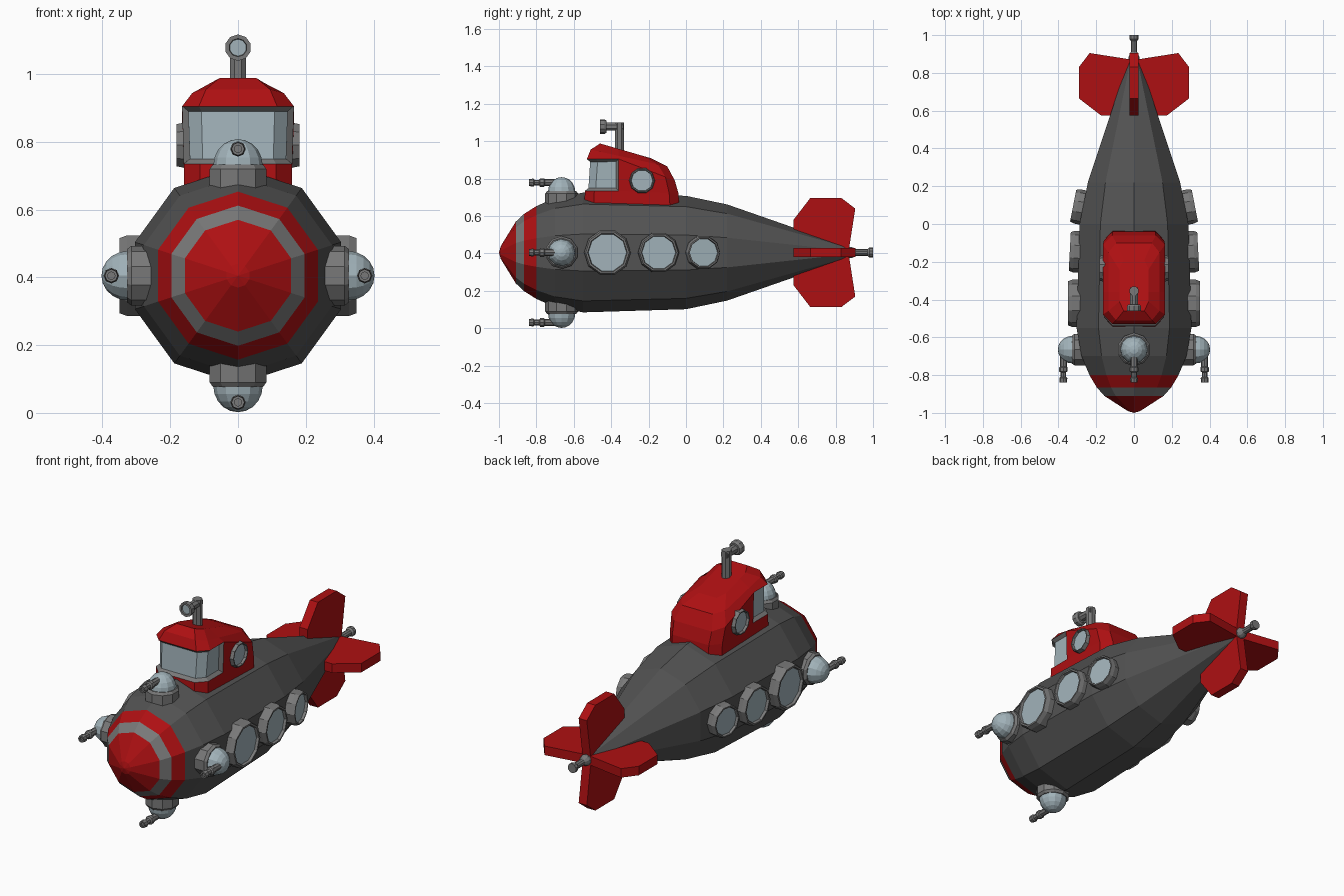
import bpy, bmesh, math
from mathutils import Vector, Matrix

cube = bpy.data.objects.get("Cube")
if cube:
    bpy.data.objects.remove(cube, do_unlink=True)

AXIS_Z = 0.405
X, Y, Z = Vector((1, 0, 0)), Vector((0, 1, 0)), Vector((0, 0, 1))


def material(name, rgb):
    m = bpy.data.materials.new(name)
    m.use_nodes = True
    m.diffuse_color = (*rgb, 1)
    m.node_tree.nodes["Principled BSDF"].inputs["Base Color"].default_value = (*rgb, 1)
    return m


HULL, RED, METAL, GLASS = range(4)
MATS = [material("hull dark grey", (0.085, 0.085, 0.085)),
        material("signal red", (0.42, 0.005, 0.006)),
        material("fitting grey", (0.19, 0.19, 0.19)),
        material("pale glass", (0.36, 0.45, 0.49))]


def finish(name, bm):
    bmesh.ops.recalc_face_normals(bm, faces=bm.faces)
    mesh = bpy.data.meshes.new(name)
    bm.to_mesh(mesh)
    bm.free()
    for m in MATS:
        mesh.materials.append(m)
    ob = bpy.data.objects.new(name, mesh)
    bpy.context.collection.objects.link(ob)
    return ob


def lathe(name, profile, sides, origin, direction, mats, phase=90):
    """Turn (radius, height) points about a direction; mats is one index or one per band."""
    bm = bmesh.new()
    place = Matrix.Translation(origin) @ direction.to_track_quat('Z', 'Y').to_matrix().to_4x4()
    rings = []
    for r, h in profile:
        if r == 0:
            rings.append([bm.verts.new(place @ Vector((0, 0, h)))] * sides)
            continue
        angles = [math.radians(phase) + math.tau * i / sides for i in range(sides)]
        rings.append([bm.verts.new(place @ Vector((r * math.cos(a), r * math.sin(a), h)))
                      for a in angles])
    for band, (a, b) in enumerate(zip(rings, rings[1:])):
        for i in range(sides):
            j = (i + 1) % sides
            f = bm.faces.new(list(dict.fromkeys((a[i], a[j], b[j], b[i]))))
            f.material_index = mats if isinstance(mats, int) else mats[band]
    return finish(name, bm)


def porthole(name, origin, direction, radius, depth):
    """Chamfered ring with recessed glass; origin lies on the outer rim plane."""
    lathe(name, [(0, -depth), (radius, -depth), (radius, -0.022), (radius * 0.93, 0),
                 (radius * 0.85, 0), (radius * 0.82, -0.014), (0, -0.014)],
          10, origin, direction, [METAL] * 5 + [GLASS], phase=72)


# Hull with painted nose bands
lathe("hull", [(0, -1), (0.035, -0.99), (0.165, -0.91), (0.207, -0.865), (0.248, -0.8),
               (0.292, -0.7), (0.32, -0.55), (0.303, 0), (0.257, 0.22), (0.02, 0.9), (0, 0.9)],
      10, Z * AXIS_Z, Y, [RED, RED, METAL, RED] + [HULL] * 6)

# Tail shaft
lathe("tail_shaft", [(0, 0.84), (0.03, 0.84), (0.03, 0.885), (0.018, 0.91), (0.018, 0.97),
                     (0.026, 0.98), (0.026, 1), (0, 1)], 10, Z * AXIS_Z, Y, METAL)

# Tail fins and gun turrets, one of each on four sides
FIN = [(0.01, 0.87), (0.235, 0.905), (0.292, 0.83), (0.292, 0.665), (0.175, 0.575), (0.01, 0.575)]
SIDES = {"left": X, "right": -X, "top": Z, "bottom": -Z}
for side, d in SIDES.items():
    centre = Z * AXIS_Z
    across = d.cross(Y)
    bm = bmesh.new()
    base = bm.faces.new([bm.verts.new(centre + d * r + Y * y - across * 0.025) for r, y in FIN])
    new = bmesh.ops.extrude_face_region(bm, geom=[base])["geom"]
    bmesh.ops.translate(bm, vec=across * 0.05,
                        verts=[v for v in new if isinstance(v, bmesh.types.BMVert)])
    for f in bm.faces:
        f.material_index = RED
    finish(side + "_fin", bm)

    spot = centre + Y * -0.665
    lathe(side + "_turret_base", [(0, 0.22), (0.088, 0.22), (0.088, 0.315), (0.078, 0.328), (0, 0.328)],
          10, spot, d, METAL)
    dome = [(0.073 * math.cos(t), 0.325 + 0.078 * math.sin(t))
            for t in (math.radians(18 * k) for k in range(5))]
    lathe(side + "_turret_dome", [(0, 0.325)] + dome + [(0, 0.403)], 12, spot, d, GLASS)
    lathe(side + "_gun_barrel", [(0, 0), (0.018, 0), (0.018, 0.09), (0.023, 0.095), (0.023, 0.115),
                                 (0.015, 0.12), (0.015, 0.145), (0.021, 0.15), (0.019, 0.175),
                                 (0.011, 0.175), (0.011, 0.165), (0, 0.165)],
          8, spot + d * 0.374, -Y, METAL)

# Portholes along the hull and on the tower
for side, s in (("left", 1), ("right", -1)):
    for name, y, r, x, tilt in (("front", -0.42, 0.125, 0.35, 0), ("middle", -0.145, 0.11, 0.34, 3),
                                ("rear", 0.097, 0.092, 0.322, 11)):
        t = math.radians(tilt)
        porthole(f"{side}_{name}_porthole", Vector((s * x, y, AXIS_Z)),
                 Vector((s * math.cos(t), math.sin(t), 0)), r, 0.09)
    porthole(side + "_tower_porthole", Vector((s * 0.182, -0.235, 0.79)), X * s, 0.07, 0.04)

# Tower: chamfered sections whose upper rows slope down to the rear
MID = -0.36
ROWS = [  # front z, rear z, front y, rear y, half width, y where the slope starts
    (0.64, 0.64, -0.545, -0.035, 0.16, MID),
    (0.735, 0.72, -0.54, -0.04, 0.16, MID),
    (0.905, 0.79, -0.53, -0.06, 0.165, MID),
    (0.955, 0.865, -0.51, -0.1, 0.135, -0.51),
    (0.988, 0.91, -0.46, -0.19, 0.078, -0.46)]
bm = bmesh.new()
rings = []
for zf, zb, yf, yb, hw, y0 in ROWS:
    half = [(hw * 0.7, yf), (hw, yf + 0.05), (hw, MID), (hw, yb - 0.05), (hw * 0.7, yb)]
    loop = half + [(-x, y) for x, y in reversed(half)]
    rings.append([bm.verts.new((x, y, zf + (zb - zf) * max(0, (y - y0) / (yb - y0))))
                  for x, y in loop])
window = []
for row, (a, b) in enumerate(zip(rings, rings[1:])):
    for i in range(10):
        j = (i + 1) % 10
        f = bm.faces.new((a[i], a[j], b[j], b[i]))
        if row == 1 and i in (0, 1, 7, 8, 9):
            window.append(f)
bm.faces.new(rings[0])
bm.faces.new(rings[-1])
for f in bm.faces:
    f.material_index = RED
# Recessed wraparound window
bmesh.ops.recalc_face_normals(bm, faces=bm.faces)
rim = bmesh.ops.inset_region(bm, faces=window, thickness=0.015, depth=-0.018, use_even_offset=True)
for f in rim["faces"]:
    f.material_index = METAL
for f in window:
    f.material_index = GLASS
finish("tower", bm)

# Periscope
foot = Vector((0, -0.355, 0))
lathe("periscope_tube", [(0, 0.93), (0.026, 0.93), (0.026, 1.1), (0, 1.1)], 8, foot, Z, METAL, 22.5)
lathe("periscope_arm", [(0, -0.02), (0.023, -0.02), (0.023, 0.085), (0, 0.085)],
      8, foot + Z * 1.078, -Y, METAL, 22.5)
lathe("periscope_head", [(0, 0.07), (0.032, 0.07), (0.039, 0.08), (0.039, 0.105), (0.027, 0.105),
                         (0.025, 0.098), (0, 0.098)],
      10, foot + Z * 1.078, -Y, [METAL] * 5 + [GLASS])
